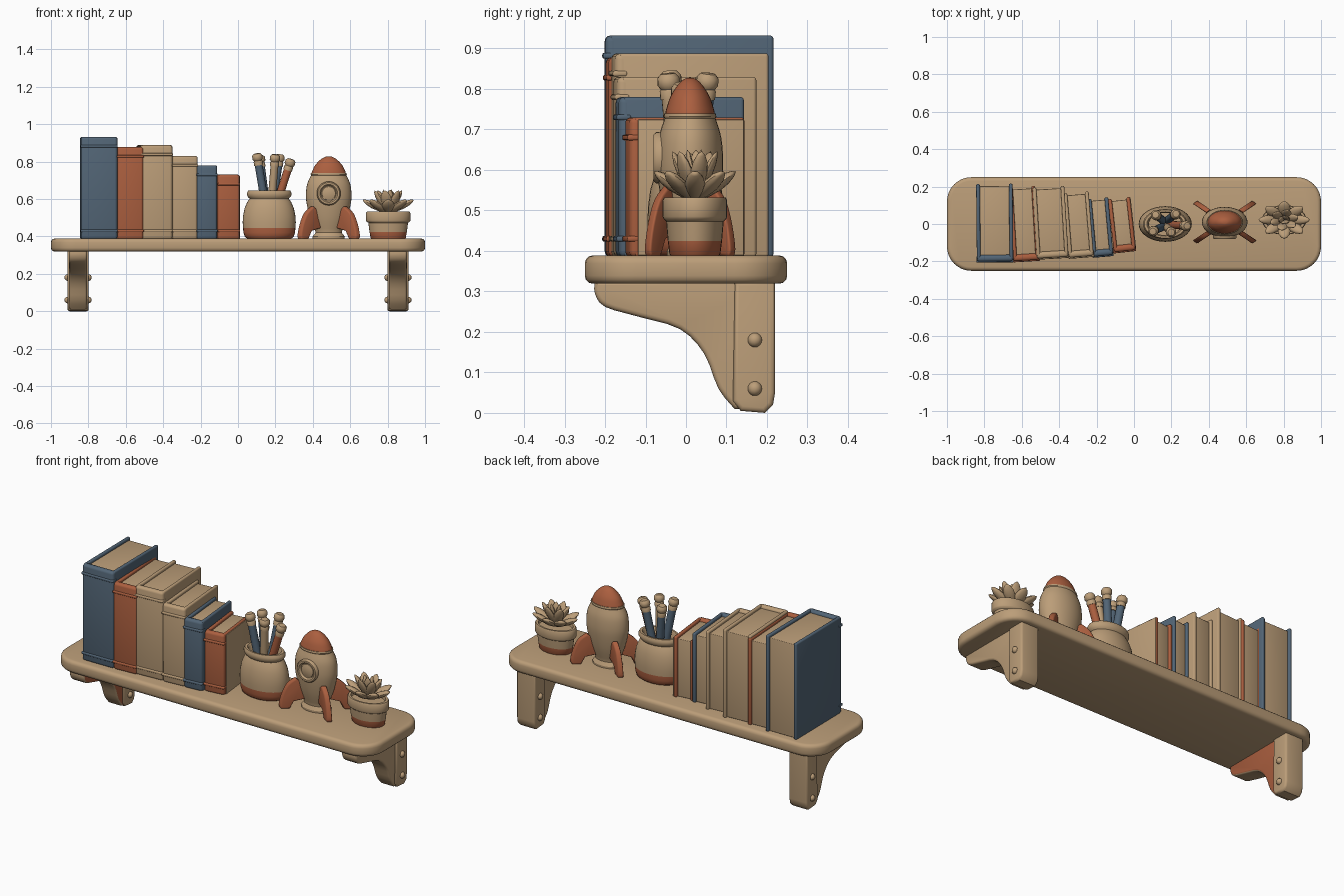
import bpy, bmesh, math
from mathutils import Vector, Matrix

if "Cube" in bpy.data.objects:
    bpy.data.objects.remove(bpy.data.objects["Cube"])


def material(name, rgb):
    m = bpy.data.materials.new(name)
    m.use_nodes = True
    m.diffuse_color = (*rgb, 1)
    m.node_tree.nodes["Principled BSDF"].inputs["Base Color"].default_value = (*rgb, 1)
    return m


TAN = material("warm tan", (0.50, 0.34, 0.19))
BLUE = material("slate blue", (0.085, 0.13, 0.18))
RUST = material("rust orange", (0.41, 0.115, 0.05))
SHELF_TOP = 0.385
SQUASH = (1, 0.67, 1)


def finish(bm, name, mats, loc=(0, 0, 0), scale=(1, 1, 1), yaw=0, rule=None):
    """Turn a bmesh into a smooth-shaded object; rule picks the second colour."""
    bmesh.ops.recalc_face_normals(bm, faces=bm.faces)
    for f in bm.faces:
        f.smooth = True
        if rule and rule(f):
            f.material_index = 1
    me = bpy.data.meshes.new(name)
    bm.to_mesh(me)
    bm.free()
    for m in mats:
        me.materials.append(m)
    me.set_sharp_from_angle(angle=math.radians(40))
    ob = bpy.data.objects.new(name, me)
    ob.location, ob.scale, ob.rotation_euler.z = loc, scale, yaw
    bpy.context.collection.objects.link(ob)
    return ob


def add_box(bm, lo, hi, bevel):
    lo, hi = Vector(lo), Vector(hi)
    mat = Matrix.Translation((lo + hi) / 2) @ Matrix.Diagonal((*(hi - lo), 1))
    verts = bmesh.ops.create_cube(bm, size=1, matrix=mat)["verts"]
    edges = {e for v in verts for e in v.link_edges}
    bmesh.ops.bevel(bm, geom=list(edges), offset=bevel, segments=3, profile=0.5, affect='EDGES')


def add_prism(bm, outline, thick, bevel, mat):
    """Extrude a flat outline about its plane and round both rims."""
    verts = [bm.verts.new(mat @ Vector((a, b, -thick / 2))) for a, b in outline]
    base = bm.faces.new(verts)
    top = bmesh.ops.extrude_face_region(bm, geom=[base], use_keep_orig=True)["geom"]
    cap = [g for g in top if isinstance(g, bmesh.types.BMFace)][0]
    bmesh.ops.translate(bm, vec=mat.to_3x3() @ Vector((0, 0, thick)), verts=cap.verts)
    rims = list(base.edges) + list(cap.edges)
    bmesh.ops.bevel(bm, geom=rims, offset=bevel, segments=3, profile=0.5, affect='EDGES')


def add_lathe(bm, profile, n=32, mat=Matrix()):
    rings = [[bm.verts.new(mat @ Vector((r * math.cos(t), r * math.sin(t), z)))
              for t in (math.tau * i / n for i in range(n))] for r, z in profile]
    for a, b in zip(rings, rings[1:]):
        for i in range(n):
            j = (i + 1) % n
            bm.faces.new((a[i], a[j], b[j], b[i]))
    bmesh.ops.remove_doubles(bm, verts=[v for r in rings for v in r], dist=1e-5)


def curve(points, steps=4):
    """Smooth interpolation through the given points."""
    p = [Vector(q) for q in points]
    p = [p[0]] + p + [p[-1]]
    out = []
    for a, b, c, d in zip(p, p[1:], p[2:], p[3:]):
        for k in range(steps):
            t = k / steps
            q = 0.5 * (2 * b + (c - a) * t + (2 * a - 5 * b + 4 * c - d) * t * t
                       + (3 * b - a - 3 * c + d) * t ** 3)
            out.append((max(q.x, -9), q.y))
    return out + [tuple(p[-1])]


def below(z):
    return lambda f: f.calc_center_median().z < z


# Shelf board with rounded corners
outline = []
for k, (sx, sy) in enumerate([(1, 1), (-1, 1), (-1, -1), (1, -1)]):
    for i in range(9):
        t = math.pi / 2 * (k + i / 8)
        outline.append((sx * 0.87 + 0.13 * math.cos(t), sy * 0.12 + 0.13 * math.sin(t)))
bm = bmesh.new()
add_prism(bm, outline, 0.07, 0.02, Matrix.Translation((0, 0, 0.354)))
finish(bm, "shelf_board", [TAN])

# Brackets: curved arm, wider wall post and screw knobs
arm = curve([(-0.225, 0.325), (-0.225, 0.295), (-0.2, 0.262), (-0.115, 0.237), (-0.015, 0.207),
             (0.045, 0.146), (0.08, 0.06), (0.12, 0.01)], 3) + [(0.18, 0.008), (0.21, 0.03), (0.21, 0.325)]
to_yz = Matrix(((0, 0, 1, 0), (1, 0, 0, 0), (0, 1, 0, 0), (0, 0, 0, 1)))
for side, x in (("right", -0.855), ("left", 0.855)):
    inner = (lambda f: f.normal.x > 0.9) if x < 0 else None
    bm = bmesh.new()
    add_prism(bm, arm, 0.096, 0.012, to_yz)
    finish(bm, side + "_bracket_arm", [TAN, RUST], (x, 0, 0), rule=inner)
    bm = bmesh.new()
    post = [(0.12, 0.325), (0.115, 0.03), (0.135, 0.005), (0.195, 0.0), (0.215, 0.02), (0.22, 0.05), (0.22, 0.325)]
    add_prism(bm, post, 0.114, 0.012, to_yz)
    for sx in (-1, 1):
        for z in (0.06, 0.18):
            bmesh.ops.create_uvsphere(bm, u_segments=12, v_segments=8, radius=0.018,
                                      matrix=Matrix.Translation((sx * 0.055, 0.17, z)))
    finish(bm, side + "_bracket_post", [TAN], (x, 0, 0))

# Books: left edge, right edge, front, back, top, yaw, cover colour
books = [(-0.84, -0.645, -0.20, 0.215, 0.932, 0.01, BLUE),
         (-0.645, -0.505, -0.195, 0.20, 0.878, 0.06, RUST),
         (-0.52, -0.35, -0.18, 0.20, 0.888, 0.06, TAN),
         (-0.35, -0.215, -0.175, 0.17, 0.83, 0.08, TAN),
         (-0.22, -0.11, -0.17, 0.14, 0.78, 0.09, BLUE),
         (-0.108, 0.01, -0.145, 0.14, 0.73, 0.11, RUST)]
for n, (x0, x1, y0, y1, top, yaw, colour) in enumerate(books, 1):
    w, d, h = (x1 - x0) / 2, y1 - y0, top - SHELF_TOP
    loc = ((x0 + x1) / 2, y0, SHELF_TOP)
    bm = bmesh.new()
    for s in (-1, 1):
        a, b = sorted((s * w, s * (w - 0.02)))
        add_box(bm, (a, 0.012, 0), (b, d, h), 0.008)
    add_box(bm, (-w, 0, 0), (w, 0.035, h), 0.014)
    for z in (0.045, h - 0.05):
        add_box(bm, (-w - 0.002, -0.006, z - 0.007), (w + 0.002, 0.03, z + 0.007), 0.005)
    finish(bm, f"book_{n}_cover", [colour], loc, yaw=yaw)
    bm = bmesh.new()
    add_box(bm, (-w + 0.015, 0.02, 0.004), (w - 0.015, d - 0.012, h - 0.014), 0.004)
    finish(bm, f"book_{n}_pages", [TAN], loc, yaw=yaw)
    if n == len(books):
        # Pale facing on the end board
        bm = bmesh.new()
        add_box(bm, (w - 0.003, 0.02, 0.004), (w + 0.003, d - 0.002, h - 0.006), 0.002)
        finish(bm, f"book_{n}_facing", [TAN], loc, yaw=yaw)

# Brush jar with painted foot
jar = [(0, 0), (0.11, 0), (0.13, 0.012), (0.138, 0.035), (0.14, 0.06), (0.142, 0.09), (0.14, 0.125),
       (0.132, 0.165), (0.117, 0.2), (0.104, 0.217), (0.112, 0.224), (0.119, 0.236), (0.119, 0.248),
       (0.112, 0.26), (0.098, 0.26), (0.09, 0.25), (0.088, 0.14), (0, 0.14)]
bm = bmesh.new()
add_lathe(bm, jar)
finish(bm, "brush_jar", [TAN, RUST], (0.167, 0, SHELF_TOP), SQUASH, rule=below(0.058))

# Brushes: tip position and handle colour
brushes = [(0.10, -0.04, 0.845, BLUE), (0.20, -0.045, 0.84, TAN), (0.285, -0.01, 0.815, RUST),
           (0.115, 0.05, 0.835, BLUE), (0.225, 0.055, 0.84, BLUE)]
for n, (x, y, z, colour) in enumerate(brushes, 1):
    tip = Vector((x, y, z))
    foot = Vector((0.167 + (x - 0.167) * 0.25, y * 0.4, 0.54))
    axis = tip - foot
    L = axis.length
    mat = axis.to_track_quat('Z', 'Y').to_matrix().to_4x4()
    bm = bmesh.new()
    add_lathe(bm, [(0, 0), (0.021, 0), (0.021, L - 0.05), (0, L - 0.05)], 16, mat)
    finish(bm, f"brush_{n}_handle", [colour], foot)
    bm = bmesh.new()
    add_lathe(bm, [(0, L - 0.065), (0.024, L - 0.065), (0.024, L - 0.045), (0.021, L - 0.04), (0.028, L - 0.03),
                   (0.027, L - 0.012), (0.018, L - 0.002), (0, L)], 16, mat)
    finish(bm, f"brush_{n}_tip", [TAN], foot)

# Rocket body, nose cone, porthole and fins
place = (0.485, 0.01, SHELF_TOP)
bm = bmesh.new()
add_lathe(bm, [(0, 0), (0.085, 0), (0.086, 0.015), (0.07, 0.035)] +
          curve([(0.072, 0.045), (0.098, 0.11), (0.116, 0.18), (0.122, 0.235), (0.115, 0.295), (0.094, 0.342)])
          + [(0.097, 0.347), (0.095, 0.355), (0, 0.355)])
finish(bm, "rocket_body", [TAN], place, SQUASH)
bm = bmesh.new()
add_lathe(bm, [(0, 0.345), (0.092, 0.35)] + curve([(0.09, 0.36), (0.073, 0.395), (0.045, 0.425), (0.02, 0.44), (0, 0.443)]))
finish(bm, "rocket_nose", [RUST], place, SQUASH)
bm = bmesh.new()
facing = Matrix.Translation((0, -0.118, 0.245)) @ Matrix.Rotation(math.pi / 2, 4, 'X')
add_lathe(bm, [(0.04, -0.03), (0.062, -0.03), (0.064, 0.006), (0.058, 0.016), (0.048, 0.016), (0.041, 0.006), (0.04, -0.03)], 28, facing)
add_lathe(bm, [(0.041, -0.01), (0.036, 0.003), (0.02, 0.01), (0, 0.012)], 28, facing)
finish(bm, "rocket_porthole", [TAN], place, SQUASH)
fin = [(0.07, 0.06), (0.09, 0.15)] + curve([(0.125, 0.175), (0.175, 0.14), (0.208, 0.08), (0.224, 0.02), (0.216, 0.002)], 3) \
    + [(0.165, 0.004), (0.14, 0.045)]
bm = bmesh.new()
for k in range(4):
    turn = Matrix.Rotation(math.radians(45 + 90 * k), 4, 'Z') @ Matrix.Rotation(math.pi / 2, 4, 'X')
    add_prism(bm, fin, 0.034, 0.008, turn)
finish(bm, "rocket_fins", [RUST], place, SQUASH)

# Potted succulent: pot with painted foot, two rings of leaves and a bud
place = (0.803, 0.022, SHELF_TOP)
bm = bmesh.new()
add_lathe(bm, [(0, 0), (0.086, 0), (0.094, 0.008), (0.1, 0.04), (0.106, 0.088), (0.116, 0.094), (0.119, 0.1),
               (0.119, 0.14), (0.114, 0.147), (0.1, 0.147), (0.096, 0.13), (0, 0.132)])
finish(bm, "plant_pot", [TAN, RUST], place, SQUASH, rule=below(0.039))
bm = bmesh.new()
for count, length, lean, width, start in ((8, 0.155, 62, 0.034, 0), (6, 0.145, 32, 0.03, 0.3), (3, 0.13, 12, 0.024, 0.9)):
    leaf = [(0, 0), (0.4, 0.08), (0.75, 0.3), (1, 0.58), (0.85, 0.78), (0.45, 0.93), (0, 1)]
    leaf = [(r * width, z * length) for r, z in leaf]
    for k in range(count):
        turn = Matrix.Rotation(start + math.tau * k / count, 4, 'Z') @ Matrix.Rotation(math.radians(lean), 4, 'Y')
        mat = Matrix.Translation((0, 0, 0.138)) @ turn @ Matrix.Diagonal((0.5, 1, 1, 1))
        add_lathe(bm, leaf, 12, mat)
finish(bm, "plant_leaves", [TAN], place, (1, 0.74, 1))
